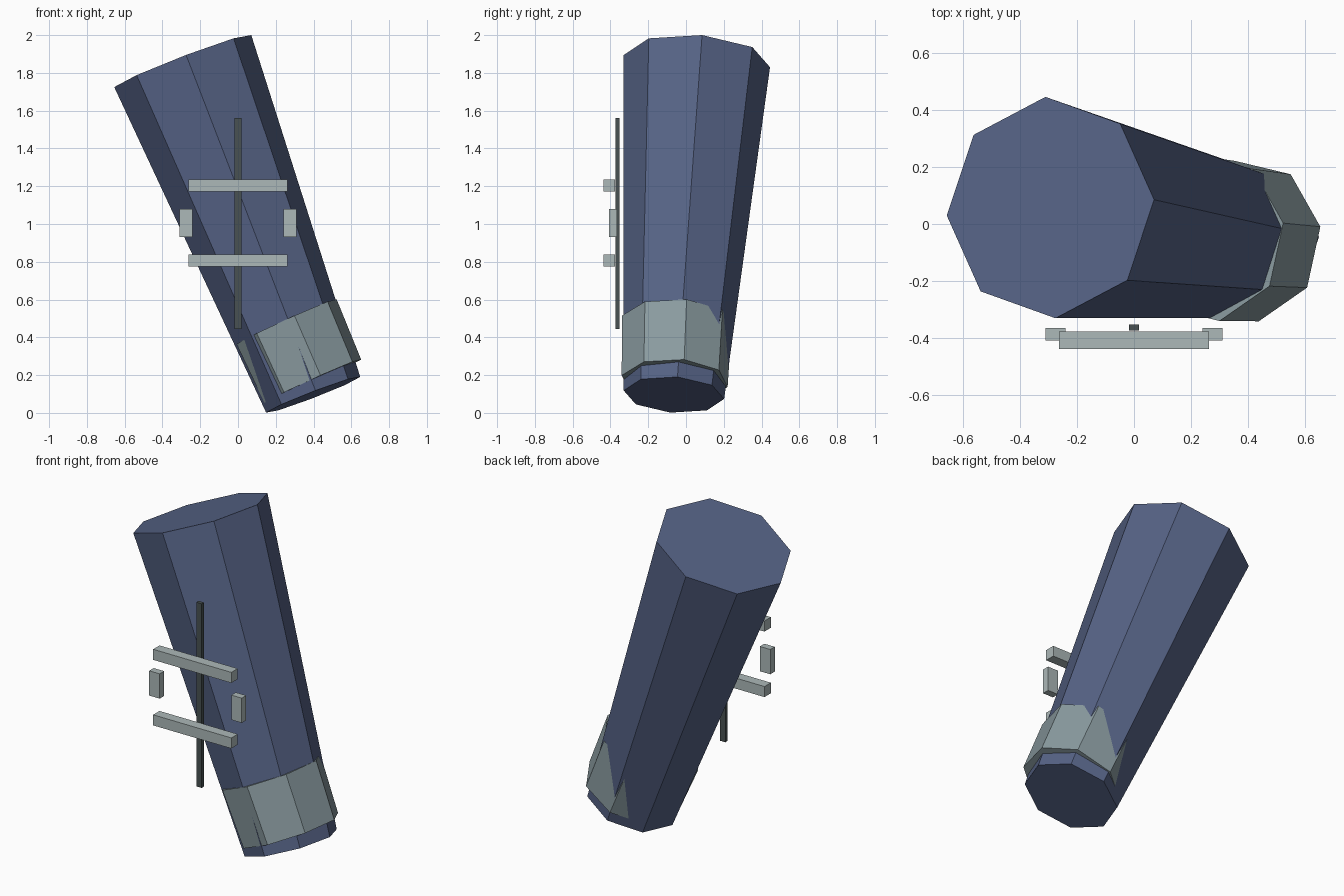
import bpy, bmesh, math
from mathutils import Vector

if "Cube" in bpy.data.objects:
    bpy.data.objects.remove(bpy.data.objects["Cube"])


def material(name, rgb):
    """Flat material from 0-255 display values, stored as linear."""
    lin = [((c / 255 + 0.055) / 1.055) ** 2.4 for c in rgb]
    m = bpy.data.materials.new(name)
    m.diffuse_color = (*lin, 1)
    m.use_nodes = True
    m.node_tree.nodes["Principled BSDF"].inputs["Base Color"].default_value = m.diffuse_color
    return m


BLUE = material("slate blue", (86, 99, 134))
GREY = material("band grey", (138, 155, 160))
PALE = material("pale grey", (172, 184, 184))
DARK = material("dark grey", (72, 81, 82))


def finish(name, bm, mat):
    bmesh.ops.recalc_face_normals(bm, faces=bm.faces[:])
    mesh = bpy.data.meshes.new(name)
    bm.to_mesh(mesh)
    bm.free()
    mesh.materials.append(mat)
    obj = bpy.data.objects.new(name, mesh)
    bpy.context.collection.objects.link(obj)
    return obj


def frustum(name, top, bottom, u, v, r_top, r_bottom, mat, sides=8):
    """Closed tapered prism between two centres; u and v span its rings."""
    u, v = Vector(u).normalized(), Vector(v).normalized()
    bm = bmesh.new()
    rings = []
    for centre, r in ((top, r_top), (bottom, r_bottom)):
        ring = []
        for k in range(sides):
            a = math.tau * k / sides
            ring.append(bm.verts.new(Vector(centre) + r * (math.cos(a) * u + math.sin(a) * v)))
        rings.append(ring)
        bm.faces.new(ring)
    t, b = rings
    for k in range(sides):
        n = (k + 1) % sides
        bm.faces.new((t[k], t[n], b[n], b[k]))
    return finish(name, bm, mat)


def box(name, lo, hi, mat):
    bm = bmesh.new()
    bmesh.ops.create_cube(bm, size=1)
    lo, hi = Vector(lo), Vector(hi)
    for vert in bm.verts:
        vert.co = (lo + hi) / 2 + vert.co * (hi - lo)
    return finish(name, bm, mat)


# Leaning tapered body
frustum("tapered_body", (-0.2925, 0.0575, 1.8625), (0.398, -0.064, 0.096),
        (0.3625, 0.0275, 0.1375), (0.0175, -0.3875, 0.0325), 0.389, 0.267, BLUE)

# Band around the narrow end
frustum("lower_band", (0.257, -0.049, 0.483), (0.396, -0.06, 0.168),
        (0.264, 0.052, 0.118), (0.041, -0.283, 0.031), 0.295, 0.285, GREY)

# Upright rod in front of the body
box("upright_rod", (-0.018, -0.373, 0.445), (0.018, -0.351, 1.56), DARK)

# Upper and lower cross bars
for name, z in (("lower_bar", 0.806), ("upper_bar", 1.203)):
    box(name, (-0.262, -0.438, z - 0.032), (0.262, -0.377, z + 0.032), PALE)

# Side blocks, mirrored left and right
for name, x in (("left_block", -0.275), ("right_block", 0.275)):
    box(name, (x - 0.035, -0.407, 0.93), (x + 0.035, -0.364, 1.08), PALE)
